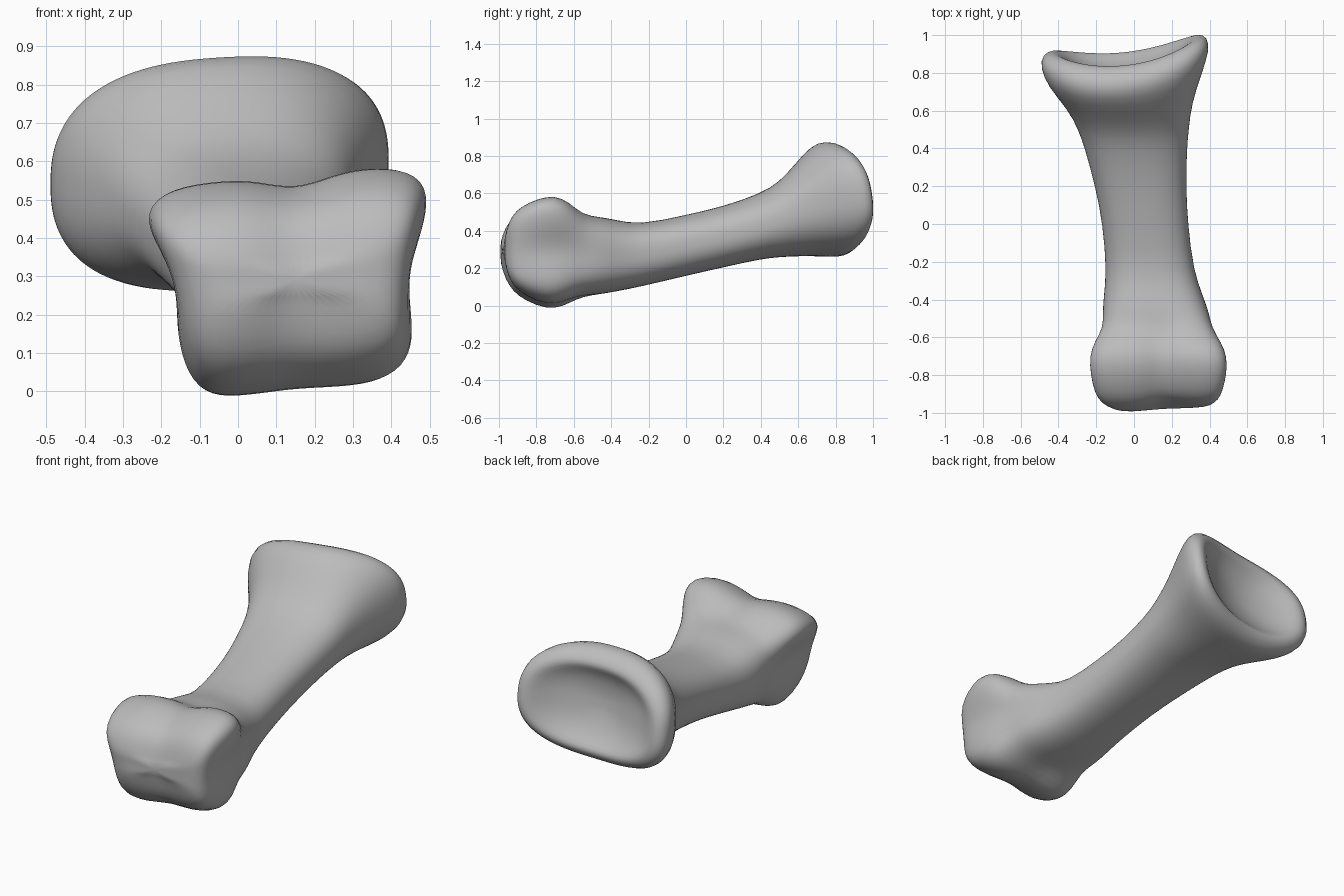
import bpy, bmesh, math

cube = bpy.data.objects.get("Cube")
if cube:
    bpy.data.objects.remove(cube, do_unlink=True)

SEGMENTS = 56


def smooth(a, b, v):
    t = min(1, max(0, (v - a) / (b - a)))
    return t * t * (3 - 2 * t)


def bump(v, centre, width):
    return math.exp(-((v - centre) / width) ** 2)


def shape_knuckle(x, y, z, u):
    """Taper, groove and side pits of the front joint."""
    w = smooth(-0.4, -0.65, y)
    low = min(1, max(0, (0.5 - z) / 0.5))
    x += w * low * -u * (0.135 if u < 0 else 0.06)
    z += w * u * (0.035 * smooth(0.2, 0.5, z) + 0.025 * smooth(0.2, 0.0, z))
    front = smooth(-0.5, -0.65, y) * smooth(-0.05, 0.2, z)
    groove = front * 0.12 * bump(x, 0.15, 0.1)
    y += (-0.7 - y) * (groove + front * 0.08 * smooth(0.12, 0.28, x))
    z += (0.29 - z) * groove
    side = smooth(0.8, 0.94, abs(u)) * bump(y, -0.72, 0.15) * bump(z, 0.3, 0.12)
    return x - math.copysign(0.04, u) * side, y, z


def shape_socket(x, y, z):
    """Saddle-shaped skew of the flared back joint."""
    w = smooth(0.45, 0.85, y)
    off = x + 0.05
    z += w * 0.07 * off
    y += w * (0.115 * off + 0.53 * off * off - 0.15 * (z - 0.55))
    return x, y, z


def ring(bm, y, x0, x1, z0, z1, n):
    """One rounded cross-section, squarer for a larger n."""
    cx, cz, hw, hh = (x0 + x1) / 2, (z0 + z1) / 2, (x1 - x0) / 2, (z1 - z0) / 2
    verts = []
    for i in range(SEGMENTS):
        a = math.tau * i / SEGMENTS
        c, s = math.cos(a), math.sin(a)
        r = (abs(c) ** n + abs(s) ** n) ** (-1 / n)
        u = r * c
        p = (cx + hw * u, y, cz + hh * r * s)
        p = shape_knuckle(*p, u) if y < 0 else shape_socket(*p)
        verts.append(bm.verts.new(p))
    return verts


# Sections along the bone: y, left and right x, bottom and top z, squareness
sections = [
    (-1.0, -0.08, 0.36, 0.25, 0.33, 4),
    (-.985, -0.15, 0.43, 0.18, 0.4, 5),
    (-.95, -0.205, 0.465, 0.11, 0.465, 6),
    (-.9, -0.235, 0.485, 0.06, 0.51, 6),
    (-.8, -0.255, 0.505, 0.01, 0.555, 6),
    (-.7, -0.26, 0.505, -0.008, 0.572, 6),
    (-.62, -0.24, 0.48, 0.025, 0.54, 5),
    (-.55, -0.205, 0.44, 0.05, 0.485, 3.5),
    (-.47, -0.18, 0.405, 0.06, 0.475, 3),
    (-.38, -0.16, 0.365, 0.075, 0.46, 2.7),
    (-.25, -0.145, 0.315, 0.1, 0.43, 2.5),
    (0.0, -0.165, 0.285, 0.16, 0.485, 2.4),
    (0.2, -0.205, 0.275, 0.205, 0.53, 2.4),
    (0.4, -0.26, 0.28, 0.25, 0.6, 2.4),
    (0.5, -0.295, 0.29, 0.26, 0.66, 2.4),
    (0.6, -0.35, 0.305, 0.265, 0.765, 2.4),
    (0.7, -0.455, 0.355, 0.265, 0.855, 2.5),
    (0.78, -0.497, 0.4, 0.262, 0.877, 2.5),
    (0.84, -0.485, 0.39, 0.28, 0.86, 2.5),
    (0.88, -0.435, 0.345, 0.325, 0.815, 2.5),
]
# Hollow of the socket: depth and share of the rim size
for y, k in ((0.877, 0.89), (0.85, 0.75), (0.825, 0.54), (0.81, 0.28), (0.805, 0.08)):
    sections.append((y, -0.045 - 0.39 * k, -0.045 + 0.39 * k,
                     0.567 - 0.243 * k, 0.567 + 0.243 * k, 2.5))

bm = bmesh.new()
rings = [ring(bm, *s) for s in sections]
for a, b in zip(rings, rings[1:]):
    for i in range(SEGMENTS):
        j = (i + 1) % SEGMENTS
        bm.faces.new((a[i], a[j], b[j], b[i]))
bm.faces.new(rings[0])
bm.faces.new(rings[-1])
bmesh.ops.recalc_face_normals(bm, faces=bm.faces)
mesh = bpy.data.meshes.new("toe_bone")
bm.to_mesh(mesh)
bm.free()

# Plain grey surface
grey = bpy.data.materials.new("bone_grey")
grey.use_nodes = True
grey.diffuse_color = (0.5, 0.5, 0.5, 1)
grey.node_tree.nodes["Principled BSDF"].inputs["Base Color"].default_value = (0.5, 0.5, 0.5, 1)
mesh.materials.append(grey)

bone = bpy.data.objects.new("toe_bone", mesh)
bpy.context.collection.objects.link(bone)
sub = bone.modifiers.new("smoothing", "SUBSURF")
sub.levels = sub.render_levels = 1
for poly in mesh.polygons:
    poly.use_smooth = True
